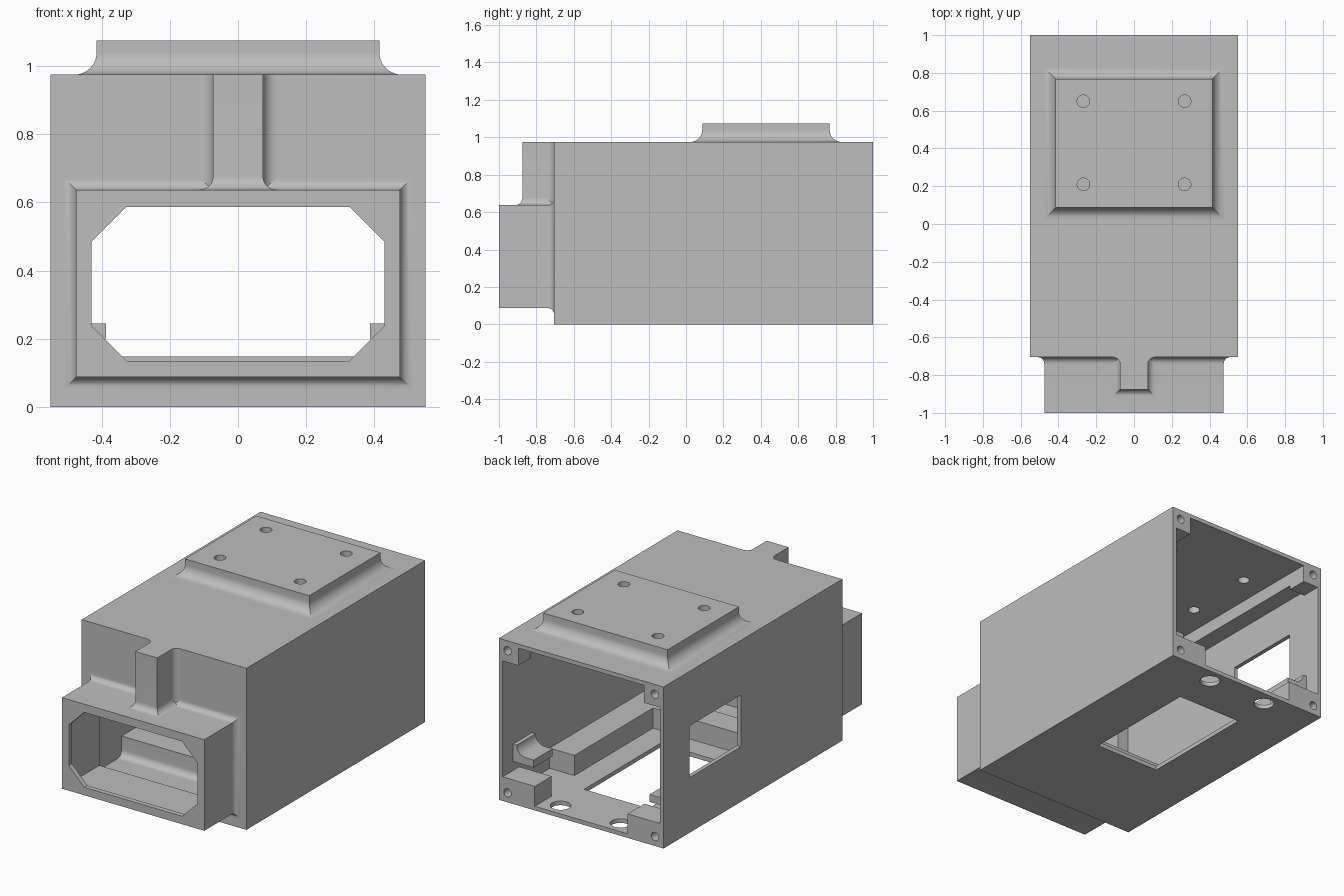
import bpy, bmesh, math
from mathutils import Matrix, Vector

cube = bpy.data.objects.get("Cube")
if cube:
    bpy.data.objects.remove(cube, do_unlink=True)

grey = bpy.data.materials.new("plain_grey")
grey.use_nodes = True
colour = (0.51, 0.51, 0.51, 1)
grey.diffuse_color = colour
grey.node_tree.nodes["Principled BSDF"].inputs["Base Color"].default_value = colour

WALL = 0.025
W, FRONT, BACK, TOP = 0.55, -0.705, 1.0, 0.975   # housing half width, ends, height
IN = W - WALL


def finish(name, bm):
    bmesh.ops.recalc_face_normals(bm, faces=bm.faces)
    mesh = bpy.data.meshes.new(name)
    bm.to_mesh(mesh)
    bm.free()
    mesh.materials.append(grey)
    ob = bpy.data.objects.new(name, mesh)
    bpy.context.collection.objects.link(ob)
    return ob


def loft(name, rings):
    """Closed solid through a list of matching point rings."""
    bm = bmesh.new()
    loops = [[bm.verts.new(p) for p in ring] for ring in rings]
    for a, b in zip(loops, loops[1:]):
        for i in range(len(a)):
            j = (i + 1) % len(a)
            bm.faces.new((a[i], a[j], b[j], b[i]))
    bm.faces.new(loops[0])
    bm.faces.new(loops[-1])
    return finish(name, bm)


def box(name, x, y, z):
    rings = [[(x[0], y[0], k), (x[1], y[0], k), (x[1], y[1], k), (x[0], y[1], k)] for k in z]
    return loft(name, rings)


def rod(name, centre, radius, length, axis="z"):
    bm = bmesh.new()
    turn = Matrix.Rotation(math.pi / 2, 4, "X") if axis == "y" else Matrix()
    bmesh.ops.create_cone(bm, cap_ends=True, segments=32, radius1=radius, radius2=radius,
                          depth=length, matrix=Matrix.Translation(centre) @ turn)
    return finish(name, bm)


def flared(name, u, v, base, tip, r, place, sides=(1, 1, 1, 1)):
    """Rectangular block with a concave fillet at its base; place maps (u, v, h) to xyz."""
    steps = [(r, -0.01)]
    for i in range(11):
        t = math.pi / 2 * i / 10
        steps.append((r * (1 - math.sin(t)), r * (1 - math.cos(t))))
    steps.append((0, tip - base))
    rings = []
    for o, h in steps:
        u0, u1 = u[0] - o * sides[0], u[1] + o * sides[1]
        v0, v1 = v[0] - o * sides[2], v[1] + o * sides[3]
        rings.append([place(a, b, base + h) for a, b in ((u0, v0), (u1, v0), (u1, v1), (u0, v1))])
    return loft(name, rings)


def cut(ob, cutters):
    for c in cutters:
        mod = ob.modifiers.new("cut", "BOOLEAN")
        mod.operation, mod.solver, mod.object = "DIFFERENCE", "EXACT", c
        bpy.context.view_layer.update()
        graph = bpy.context.evaluated_depsgraph_get()
        mesh = bpy.data.meshes.new_from_object(ob.evaluated_get(graph))
        ob.modifiers.clear()
        ob.data = mesh
    for c in cutters:
        bpy.data.objects.remove(c, do_unlink=True)
    return ob


upward = lambda a, b, h: (a, b, h)
forward = lambda a, b, h: (a, -h, b)
parts = []

# Screw positions on the open rear and on the mounting pad
screws = [(sx * (W - 0.058), z) for sx in (-1, 1) for z in (0.057, TOP - 0.06)]
pad_holes = [(sx * 0.268, y) for sx in (-1, 1) for y in (0.21, 0.65)]

# Hollow housing, open at the rear
body = box("housing", (-W, W), (FRONT, BACK), (0, TOP))
cutters = [
    box("cavity", (-IN, IN), (FRONT + WALL, BACK + 0.1), (WALL, TOP - WALL)),
    box("front_passage", (-0.45, 0.45), (FRONT - 0.1, FRONT + 0.1), (0.112, 0.61)),
    box("side_window", (-W - 0.1, -W + 0.1), (0.262, 0.75), (0.333, 0.645)),
    box("floor_window", (-0.215, 0.215), (-0.06, 0.665), (-0.1, 0.1)),
]
cutters += [rod("floor_hole", (s * 0.2, 0.91, 0), 0.057, 0.2) for s in (-1, 1)]
cutters += [rod("roof_hole", (x, y, TOP), 0.033, 0.3) for x, y in pad_holes]
parts.append(cut(body, cutters))

# Front collar with a chamfered opening
collar = flared("front_collar", (-0.475, 0.475), (0.087, 0.637), -FRONT, 1.0, 0.035, forward)
c, x, z0, z1 = 0.103, 0.43, 0.135, 0.587
octagon = [(-x + c, z0), (x - c, z0), (x, z0 + c), (x, z1 - c),
           (x - c, z1), (-x + c, z1), (-x, z1 - c), (-x, z0 + c)]
parts.append(cut(collar, [
    box("collar_cavity", (-0.45, 0.45), (-0.97, -0.6), (0.112, 0.61)),
    loft("collar_opening", [[(a, y, b) for a, b in octagon] for y in (-1.1, -0.9)]),
]))

# Mounting pad on the roof
pad = flared("roof_pad", (-0.415, 0.415), (0.087, 0.768), TOP, 1.075, 0.065, upward)
parts.append(cut(pad, [rod("pad_hole", (x, y, TOP), 0.033, 0.4) for x, y in pad_holes]))

# Upright rib between collar and roof, filleted into both
parts.append(flared("rib_on_collar", (-0.073, 0.073), (-0.875, FRONT + 0.01),
                    0.637, TOP, 0.04, upward, (1, 1, 1, 0)))
parts.append(flared("rib_on_wall", (-0.073, 0.073), (0.63, TOP),
                    -FRONT, 0.875, 0.04, forward, (1, 1, 0, 0)))

# Rear corner screw blocks
for x, z in screws:
    low = z < 0.5
    inner = 0.31 if low else 0.42
    xs = sorted((math.copysign(inner, x), math.copysign(IN + 0.005, x)))
    if low:
        block = box("lower_screw_block", xs, (0.84, BACK), (0.02, 0.145))
    else:
        block = box("upper_screw_block", xs, (0.88, BACK), (TOP - 0.13, TOP - 0.02))
    parts.append(cut(block, [rod("screw_hole", (x, BACK, z), 0.025, 0.16, "y")]))

# Inner rails and clips on both side walls
for s, side in ((1, "left"), (-1, "right")):
    def span(a):
        return sorted((s * a, s * (IN + 0.005)))
    parts.append(box(side + "_floor_rail", span(0.36), (-0.36, 0.55), (0.02, 0.147)))
    parts.append(box(side + "_roof_rail", span(0.42), (FRONT + 0.02, 0.88), (0.87, TOP - 0.02)))
    profile = [(0.387, 0.2), (0.387, 0.245), (0.44, 0.245)]
    for i in range(1, 7):
        t = math.pi / 2 * i / 6
        profile.append((0.44 + 0.06 * math.sin(t), 0.305 - 0.06 * math.cos(t)))
    profile += [(IN + 0.005, 0.305), (IN + 0.005, 0.2)]
    parts.append(loft(side + "_clip", [[(s * a, y, b) for a, b in profile] for y in (0.72, 0.9)]))

# Cross ridge over the floor with a filleted front foot
parts.append(flared("floor_cross_ridge", (-IN, IN), (-0.36, -0.2), WALL, 0.147, 0.04,
                    upward, (0, 0, 1, 0)))

# Smooth the fillets, keep the edges crisp
bpy.ops.object.select_all(action="DESELECT")
for ob in parts:
    ob.select_set(True)
bpy.context.view_layer.objects.active = parts[0]
bpy.ops.object.shade_smooth_by_angle(angle=math.radians(30))
